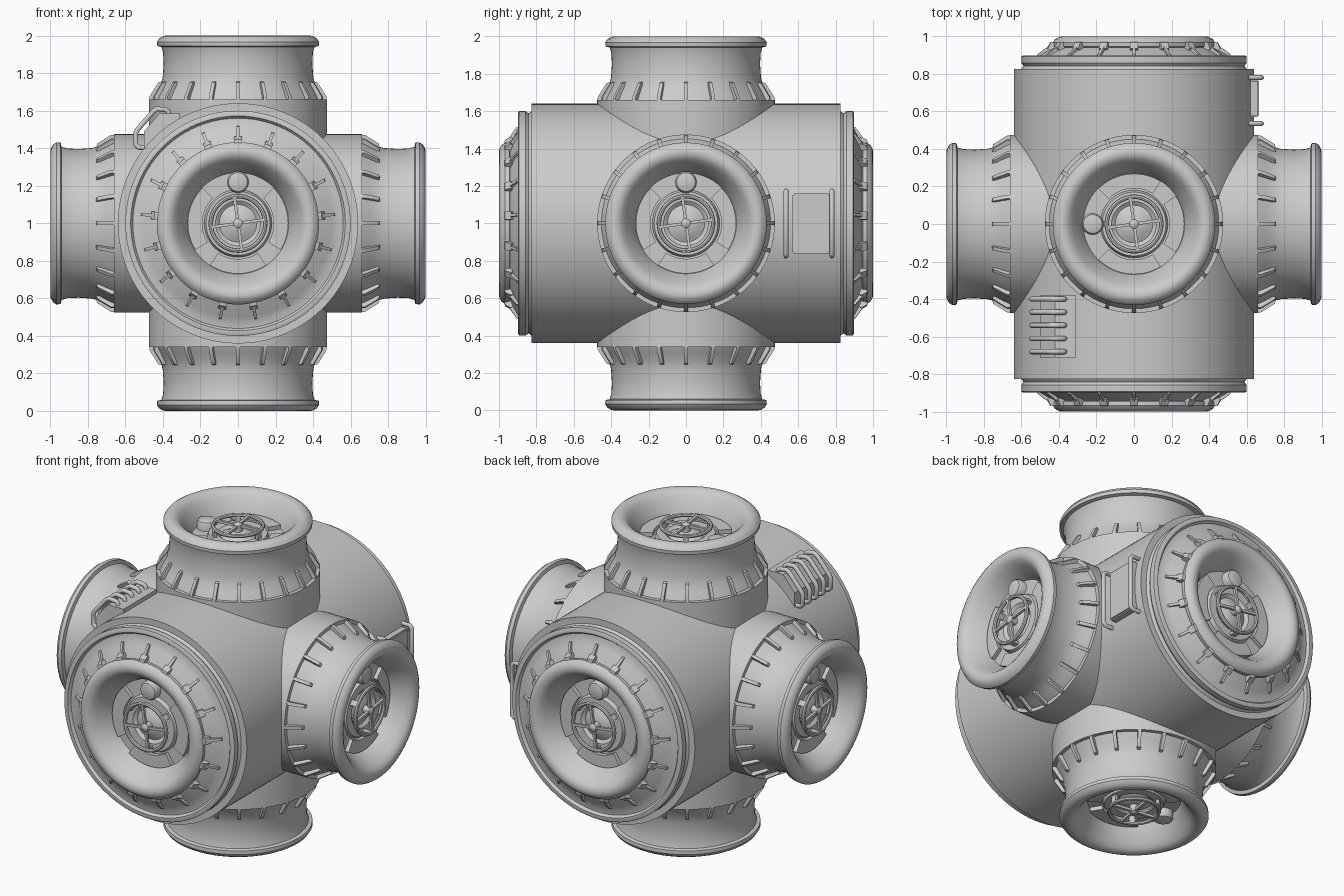
import bpy, bmesh, math
from mathutils import Matrix, Vector

if "Cube" in bpy.data.objects:
    bpy.data.objects.remove(bpy.data.objects["Cube"])

C = Vector((0, 0, 1))


def frame(axis, up):
    # local z points outward along the port axis, local y points to "up"
    z, y = Vector(axis), Vector(up)
    x = y.cross(z)
    return Matrix.Translation(C) @ Matrix((x, y, z)).transposed().to_4x4()


def finish(bm, name, mat=Matrix(), angle=35):
    bmesh.ops.recalc_face_normals(bm, faces=bm.faces)
    me = bpy.data.meshes.new(name)
    bm.to_mesh(me)
    bm.free()
    ob = bpy.data.objects.new(name, me)
    bpy.context.collection.objects.link(ob)
    ob.matrix_world = mat
    bpy.ops.object.select_all(action='DESELECT')
    bpy.context.view_layer.objects.active = ob
    ob.select_set(True)
    bpy.ops.object.shade_smooth_by_angle(angle=math.radians(angle))
    return ob


def lathe(bm, prof, closed=False, a0=0, a1=360, n=72):
    # spin (distance, radius) points about local z; partial spins get end caps
    full = a1 - a0 >= 360
    rows = []
    for i in range(n if full else n + 1):
        a = math.radians(a0 + (a1 - a0) * i / n)
        rows.append([bm.verts.new((r * math.cos(a), r * math.sin(a), d)) for d, r in prof])
    m = len(prof)
    for i in range(n):
        p, q = rows[i], rows[(i + 1) % len(rows)]
        for j in range(m if closed else m - 1):
            k = (j + 1) % m
            bm.faces.new((p[j], p[k], q[k], q[j]))
    if not full:
        bm.faces.new(rows[0])
        bm.faces.new(rows[-1])
    bmesh.ops.remove_doubles(bm, verts=bm.verts, dist=1e-5)
    bmesh.ops.dissolve_degenerate(bm, edges=bm.edges, dist=1e-6)


def fin(bm, prof, width, ang):
    # plate cut from a (distance, radius) outline, standing radially
    rot = Matrix.Rotation(ang, 3, 'Z')
    a, b = [[bm.verts.new(rot @ Vector((r, s * width / 2, d))) for d, r in prof] for s in (-1, 1)]
    bm.faces.new(a)
    bm.faces.new(b)
    for i in range(len(prof)):
        j = (i + 1) % len(prof)
        bm.faces.new((a[i], a[j], b[j], b[i]))


def box(bm, loc, size, rot=Matrix()):
    m = Matrix.Translation(loc) @ rot @ Matrix.Diagonal((*size, 1))
    bmesh.ops.create_cube(bm, size=1, matrix=m)


def tube(name, pts, radius):
    cu = bpy.data.curves.new(name, 'CURVE')
    cu.dimensions = '3D'
    cu.bevel_depth, cu.bevel_resolution, cu.use_fill_caps = radius, 3, True
    sp = cu.splines.new('POLY')
    sp.points.add(len(pts) - 1)
    for p, co in zip(sp.points, pts):
        p.co = (*co, 1)
    sp.use_smooth = True
    ob = bpy.data.objects.new(name, cu)
    bpy.context.collection.objects.link(ob)


# shared lip, dished cup and hub
LIP = [(.945, .43), (.967, .432), (.985, .42), (.997, .40), (1.0, .385), (.997, .365),
       (.985, .345), (.96, .325), (.93, .305), (.895, .285), (.86, .27), (.86, .18),
       (.885, .17), (.885, .12), (.87, .10), (.885, .07), (.897, .04), (.90, 0)]
PORT = [(.3, 0), (.3, .475), (.66, .475), (.66, .452), (.70, .432), (.735, .412), (.78, .401),
        (.85, .396), (.91, .399), (.94, .408)]
END = [(0, 0), (0, .64), (.825, .64), (.825, .60), (.842, .588), (.858, .60), (.893, .60),
       (.898, .59), (.898, .572), (.882, .56), (.886, .53), (.90, .50), (.925, .455), (.94, .42)]


def hatch(label, mat):
    # panels and round cap on the cup floor
    bm = bmesh.new()
    for a0, a1 in ((-32, 45), (135, 212), (-124, -56)):
        lathe(bm, [(.85, .19), (.85, .268), (.885, .268), (.885, .19)], True, a0, a1, 12)
    finish(bm, label + "_hatch_panels", mat)
    bm = bmesh.new()
    lathe(bm, [(.85, 0), (.85, .058), (.895, .058), (.91, .05), (.915, .035), (.917, 0)], n=32)
    finish(bm, label + "_round_cap", mat @ Matrix.Translation((0, .22, 0)))
    # handwheel
    bm = bmesh.new()
    ring = [(.93 + .012 * math.sin(t * math.pi / 4), .145 + .012 * math.cos(t * math.pi / 4))
            for t in range(8)]
    lathe(bm, ring, True, n=48)
    lathe(bm, [(.87, .025), (.94, .025), (.948, .015), (.95, 0)], n=20)
    for a in (8, 98):
        box(bm, (0, 0, .932), (.285, .016, .016), Matrix.Rotation(math.radians(a), 4, 'Z'))
    for a in (35, 145, 270):
        r = math.radians(a)
        box(bm, (.145 * math.cos(r), .145 * math.sin(r), .9), (.02, .035, .07),
            Matrix.Rotation(r, 4, 'Z'))
    finish(bm, label + "_handwheel", mat)


# four docking ports with ribs
for label, axis, up in (("right", (1, 0, 0), (0, 0, 1)), ("left", (-1, 0, 0), (0, 0, 1)),
                        ("top", (0, 0, 1), (-1, 0, 0)), ("bottom", (0, 0, -1), (-1, 0, 0))):
    mat = frame(axis, up)
    bm = bmesh.new()
    lathe(bm, PORT + LIP)
    finish(bm, label + "_port", mat)
    bm = bmesh.new()
    for i in range(20):
        fin(bm, [(.655, .40), (.655, .472), (.675, .472), (.75, .425), (.76, .39)], .02,
            math.radians(90 + 18 * i))
    finish(bm, label + "_port_ribs", mat)
    hatch(label, mat)

# main drum halves with end hatches and clamps
for label, axis in (("front", (0, -1, 0)), ("back", (0, 1, 0))):
    mat = frame(axis, (0, 0, 1))
    bm = bmesh.new()
    lathe(bm, END + LIP, n=96)
    finish(bm, label + "_drum", mat)
    bm = bmesh.new()
    for i in range(17):
        a = math.radians(90 + i * 360 / 17)
        fin(bm, [(.88, .52), (.905, .515), (.96, .44), (.94, .41)], .016, a)
        fin(bm, [(.915, .44), (.935, .464), (.968, .447), (.972, .42), (.95, .41)], .042, a)
    finish(bm, label + "_clamps", mat)
    hatch(label, mat)

# service panel and two grab rails on the right side
bm = bmesh.new()
box(bm, (.59, .67, 1), (.15, .20, .32))
bmesh.ops.bevel(bm, geom=bm.edges[:], offset=.008, segments=2, affect='EDGES')
finish(bm, "service_panel")
for i, y in enumerate((.535, .78)):
    tube("grab_rail_%d" % i, [(.58, y, .825), (.665, y, .825), (.68, y, .84), (.68, y, 1.16),
                              (.665, y, 1.175), (.58, y, 1.175)], .013)

# ladder backing plate and rungs on the upper left front
bm = bmesh.new()
outline = [(-.50, 1.35), (-.50, 1.49), (-.42, 1.585), (-.31, 1.585), (-.31, 1.45)]
f = bm.faces.new([bm.verts.new((x, -.71, z)) for x, z in outline])
ext = bmesh.ops.extrude_face_region(bm, geom=[f])
bmesh.ops.translate(bm, vec=(0, .33, 0), verts=[v for v in ext['geom'] if isinstance(v, bmesh.types.BMVert)])
finish(bm, "ladder_plate")
for i in range(5):
    y = -.40 - .07 * i
    tube("ladder_rung_%d" % i, [(-.47, y, 1.40), (-.53, y, 1.405), (-.545, y, 1.42), (-.545, y, 1.48),
                                (-.535, y, 1.50), (-.45, y, 1.598), (-.43, y, 1.61),
                                (-.385, y, 1.605), (-.37, y, 1.595), (-.37, y, 1.50)], .014)
